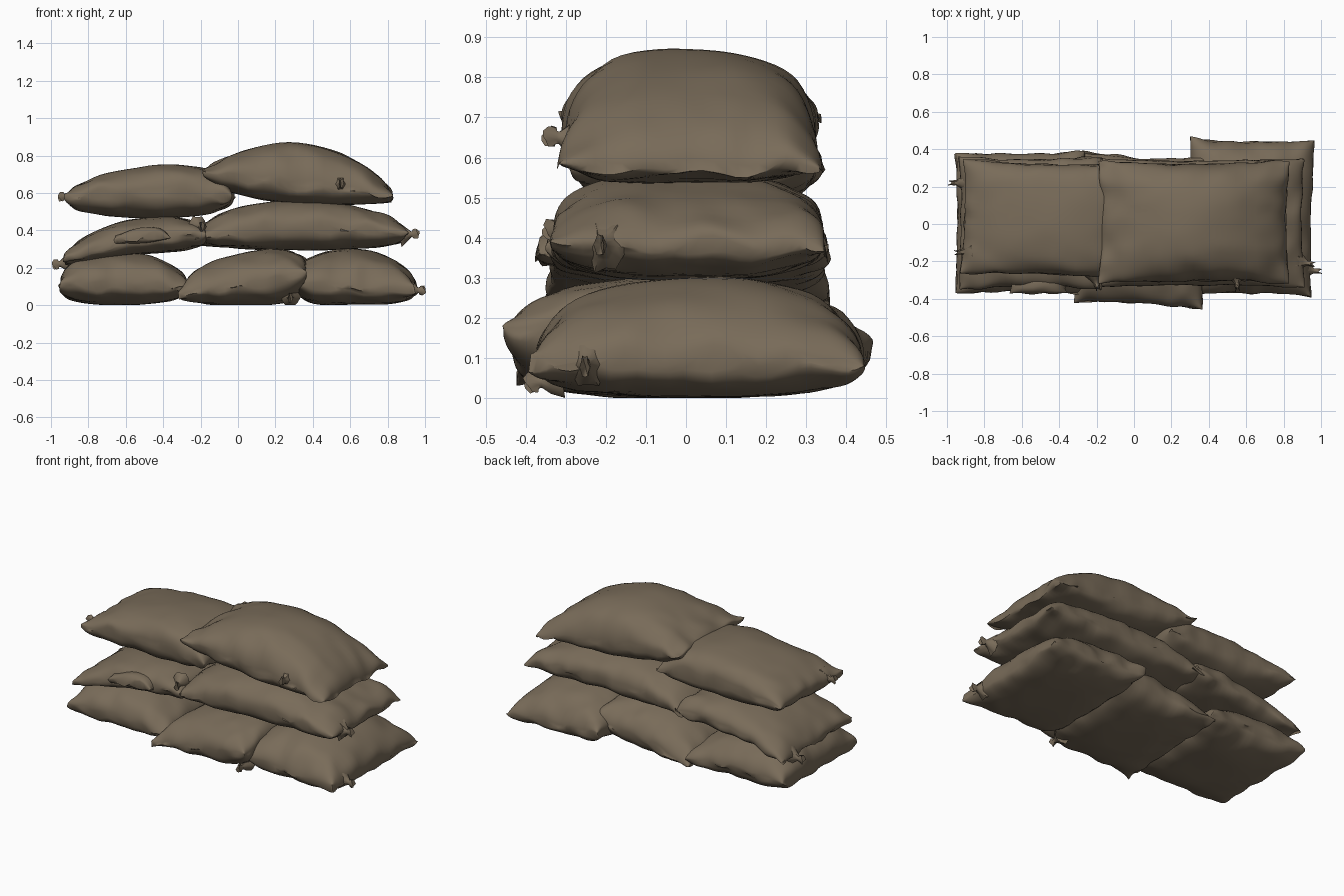
import bpy, bmesh, math, random
from mathutils import Vector, noise

if "Cube" in bpy.data.objects:
    bpy.data.objects.remove(bpy.data.objects["Cube"])

random.seed(4)
cloth = bpy.data.materials.new("brown sackcloth")
cloth.diffuse_color = (0.19, 0.148, 0.10, 1)
cloth.use_nodes = True
cloth.node_tree.nodes["Principled BSDF"].inputs["Base Color"].default_value = cloth.diffuse_color


def finish(name, bm):
    bmesh.ops.recalc_face_normals(bm, faces=bm.faces)
    me = bpy.data.meshes.new(name)
    bm.to_mesh(me)
    bm.free()
    me.materials.append(cloth)
    ob = bpy.data.objects.new(name, me)
    bpy.context.collection.objects.link(ob)
    bpy.context.view_layer.objects.active = ob
    ob.select_set(True)
    bpy.ops.object.shade_smooth_by_angle(angle=math.radians(60))
    ob.select_set(False)


def quad(c, u):
    """Smooth curve through three values at u = -1, 0, 1."""
    l, m, r = c
    return m + (r - l) / 2 * u + ((l + r) / 2 - m) * u * u


def bag(name, xr, yr, seam, top, bot, turn=0.0, round_y=.40, n=34, rough=1.0):
    """Filled sack: two bulging sheets joined along a pointed-corner seam."""
    bm = bmesh.new()
    cx, cy = sum(xr) / 2, sum(yr) / 2
    hx, hy = (xr[1] - xr[0]) / 2, (yr[1] - yr[0]) / 2
    seed = Vector((random.uniform(0, 50), random.uniform(0, 50), 0))
    ca, sa = math.cos(turn), math.sin(turn)
    grid = {}
    for side in (1, -1):
        ex, ey = (.42, round_y) if side > 0 else (.34, .34)
        for i in range(n + 1):
            for j in range(n + 1):
                edge = i in (0, n) or j in (0, n)
                if side == -1 and edge:
                    grid[side, i, j] = grid[1, i, j]
                    continue
                u = math.sin((i / n - .5) * math.pi)
                v = math.sin((j / n - .5) * math.pi)
                f = (max(0, 1 - abs(u) ** 2.8) ** ex) * (max(0, 1 - abs(v) ** 2.8) ** ey)
                s = quad(seam, u)
                goal = quad(top if side > 0 else bot, u)
                # pinched sides between the corners
                x = hx * u * (1 - .03 * (1 - v * v))
                y = hy * v * (1 - .04 * (1 - u * u))
                # gathers close to the seam, broad dents elsewhere
                p = Vector((x * 9, y * 9, side * 3)) + seed
                q = Vector((x * 4, y * 4, side * 2)) + seed
                z = s + (goal - s) * f
                z += rough * (.04 * (1 - f) * noise.noise(p) + .01 * f * noise.noise(q))
                x += rough * .012 * noise.noise(p + Vector((7, 3, 1)))
                y += rough * .014 * noise.noise(p + Vector((1, 9, 4)))
                grid[side, i, j] = bm.verts.new(
                    (cx + x * ca - y * sa, cy + x * sa + y * ca, max(0, z)))
    for side in (1, -1):
        for i in range(n):
            for j in range(n):
                bm.faces.new([grid[side, i + a, j + b]
                              for a, b in ((0, 0), (1, 0), (1, 1), (0, 1))])
    finish(name, bm)


def knot(name, loc, direction, size):
    """Tied corner: gathered cone, tight neck and ragged flattened end."""
    bm = bmesh.new()
    rot = Vector(direction).to_track_quat('Z', 'Y')
    sides, rings = 12, []
    for t, r in ((-1.6, 1.7), (-.7, .95), (-.1, .42), (.1, .45), (.5, .7), (.8, .75)):
        ring = []
        for k in range(sides):
            a = k * math.tau / sides
            w = r * (1 + .10 * (-1) ** k) * random.uniform(.9, 1.1)
            h = t + (.3 * math.sin(2 * a + 1) + random.uniform(-.1, .1) if t > .4 else 0)
            flat = .45 if t > .3 else .8
            p = Vector((math.cos(a) * w * flat, math.sin(a) * w, h)) * size
            q = Vector(loc) + rot @ p
            q.z = max(q.z, 0)
            ring.append(bm.verts.new(q))
        rings.append(ring)
    for a, b in zip(rings, rings[1:]):
        for k in range(sides):
            m = (k + 1) % sides
            bm.faces.new((a[k], a[m], b[m], b[k]))
    # hollow mouth
    c = bm.verts.new(Vector(loc) + rot @ Vector((0, 0, size * .3)))
    for k in range(sides):
        bm.faces.new((rings[-1][k], rings[-1][(k + 1) % sides], c))
    finish(name, bm)


# bottom row
flat = (0, 0, 0)
bag("lower_left_bag", (-.955, -.265), (-.375, .385), (.11, .12, .10), (.27, .285, .22), flat, 0, .5)
bag("lower_middle_bag", (-.30, .385), (-.44, .37), (.05, .11, .18), (.21, .285, .325), flat, -.05, .5)
bag("lower_right_bag", (.29, .955), (-.385, .455), (.13, .10, .09), (.28, .295, .24), flat, -.02, .55)
# middle row
bag("middle_left_bag", (-.935, -.17), (-.35, .36), (.24, .34, .38), (.34, .46, .48), (.19, .27, .27))
bag("middle_right_bag", (-.23, .91), (-.34, .35), (.35, .42, .38), (.50, .56, .49), (.29, .295, .29))
# top row
bag("top_left_bag", (-.92, -.02), (-.28, .335), (.58, .61, .58), (.66, .745, .745), (.48, .465, .48), -.03)
bag("top_right_bag", (-.19, .83), (-.315, .335), (.71, .65, .57), (.78, .865, .72), (.61, .54, .54), 0, .48)

# tied corners
for name, loc, d in (
        ("top_left_knot", (-.925, -.15, .58), (-1, -.1, .05)),
        ("middle_left_knot", (-.955, .22, .22), (-1, 0, -.1)),
        ("middle_right_knot", (.93, -.21, .38), (1, -.2, .1)),
        ("lower_right_knot", (.965, -.25, .08), (1, -.1, -.1)),
        ("top_right_knot", (.55, -.32, .65), (.1, -1, .1)),
        ("middle_front_knot", (-.20, -.32, .42), (.3, -1, 0)),
        ("lower_front_knot", (.28, -.365, .04), (0, -1, -.1))):
    knot(name, loc, d, .036)

# rumpled roll of loose cloth on the front of the middle left bag
bag("front_fold", (-.66, -.36), (-.37, -.27), (.34, .37, .36), (.37, .41, .40),
    (.32, .33, .34), 0, .5, 14, 1.4)
